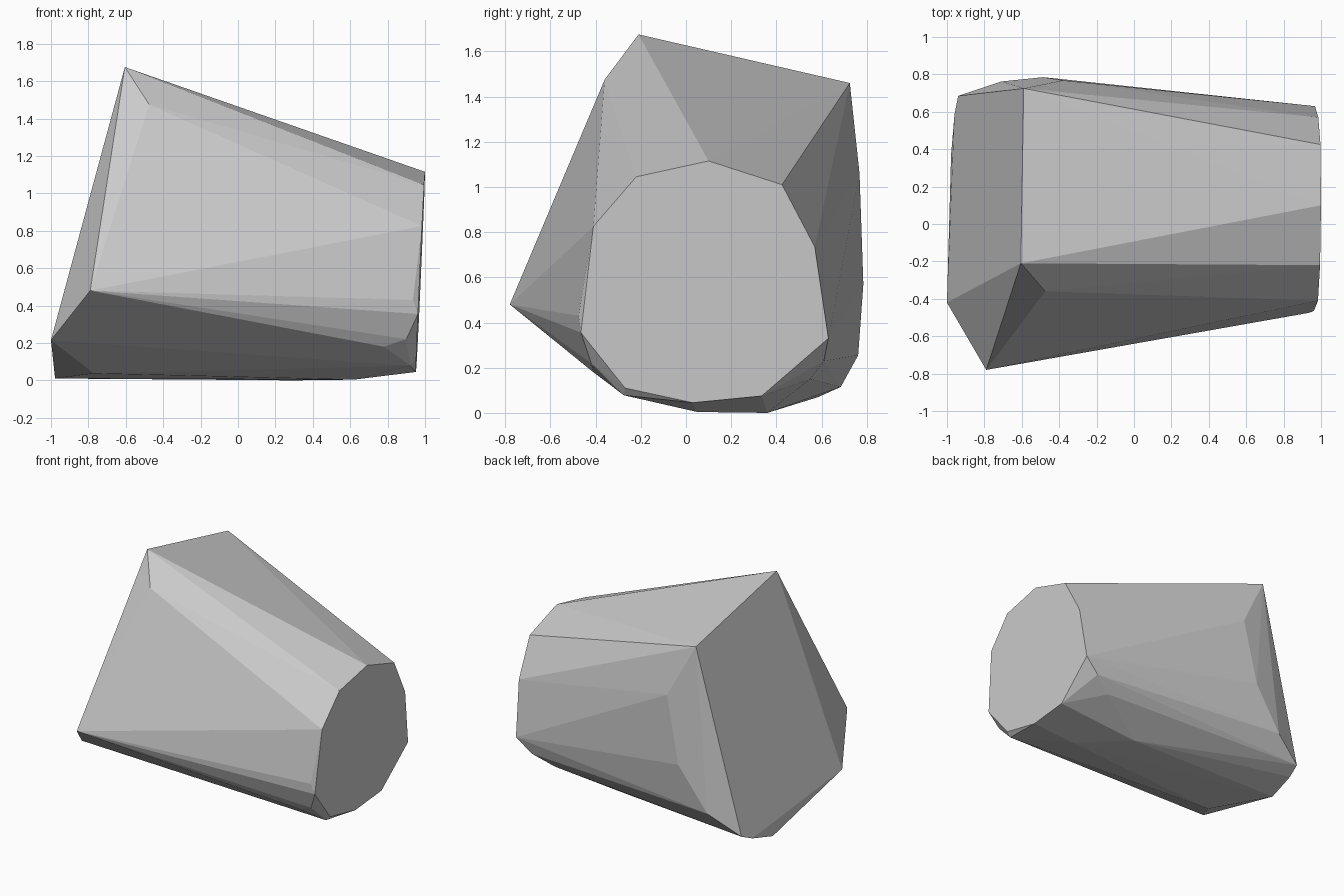
import bpy, bmesh, math

# Single flat stone colour
stone = bpy.data.materials.new("light_grey")
stone.diffuse_color = (0.6, 0.6, 0.6, 1.0)

# Flat end facet on the right: outline as (y, z), lying in a slightly tilted plane
end_outline = [(0.10, 1.115), (-0.22, 1.045), (-0.41, 0.825), (-0.465, 0.355),
               (-0.27, 0.11), (0.03, 0.045), (0.335, 0.075), (0.63, 0.33),
               (0.57, 0.735), (0.425, 1.01)]
corners = [(0.949 + 0.045 * z + 0.006 * y, y, z) for y, z in end_outline]

# Upper ridge and front point
corners += [(-0.605, -0.21, 1.675), (-0.59, 0.725, 1.46),
            (-0.475, -0.36, 1.475), (-0.79, -0.78, 0.48)]
# Lower rim of the big left facet
corners += [(-1.0, -0.42, 0.215), (-0.978, 0.37, 0.01),
            (-0.96, 0.585, 0.07), (-0.94, 0.685, 0.115)]
# Back bulge
corners += [(-0.38, 0.768, 1.06), (-0.485, 0.785, 0.57), (-0.71, 0.762, 0.255)]
# Underside and chipped lower corners
corners += [(-0.77, -0.09, 0.037), (0.62, 0.05, 0.004), (0.30, 0.36, 0.0),
            (0.92, -0.275, 0.078), (0.78, -0.41, 0.18), (0.90, -0.42, 0.22),
            (0.935, -0.475, 0.43), (0.85, 0.61, 0.23), (0.70, 0.55, 0.15)]

# Wrap the corners in a faceted convex shell
bm = bmesh.new()
for co in corners:
    bm.verts.new(co)
hull = bmesh.ops.convex_hull(bm, input=bm.verts[:])
loose = [v for v in bm.verts if not v.link_faces]
bmesh.ops.delete(bm, geom=loose, context='VERTS')
bmesh.ops.dissolve_limit(bm, angle_limit=math.radians(1.0),
                         verts=bm.verts[:], edges=bm.edges[:])
bmesh.ops.recalc_face_normals(bm, faces=bm.faces[:])

mesh = bpy.data.meshes.new("rock")
bm.to_mesh(mesh)
bm.free()
mesh.materials.append(stone)
rock = bpy.data.objects.new("rock", mesh)
bpy.context.collection.objects.link(rock)
